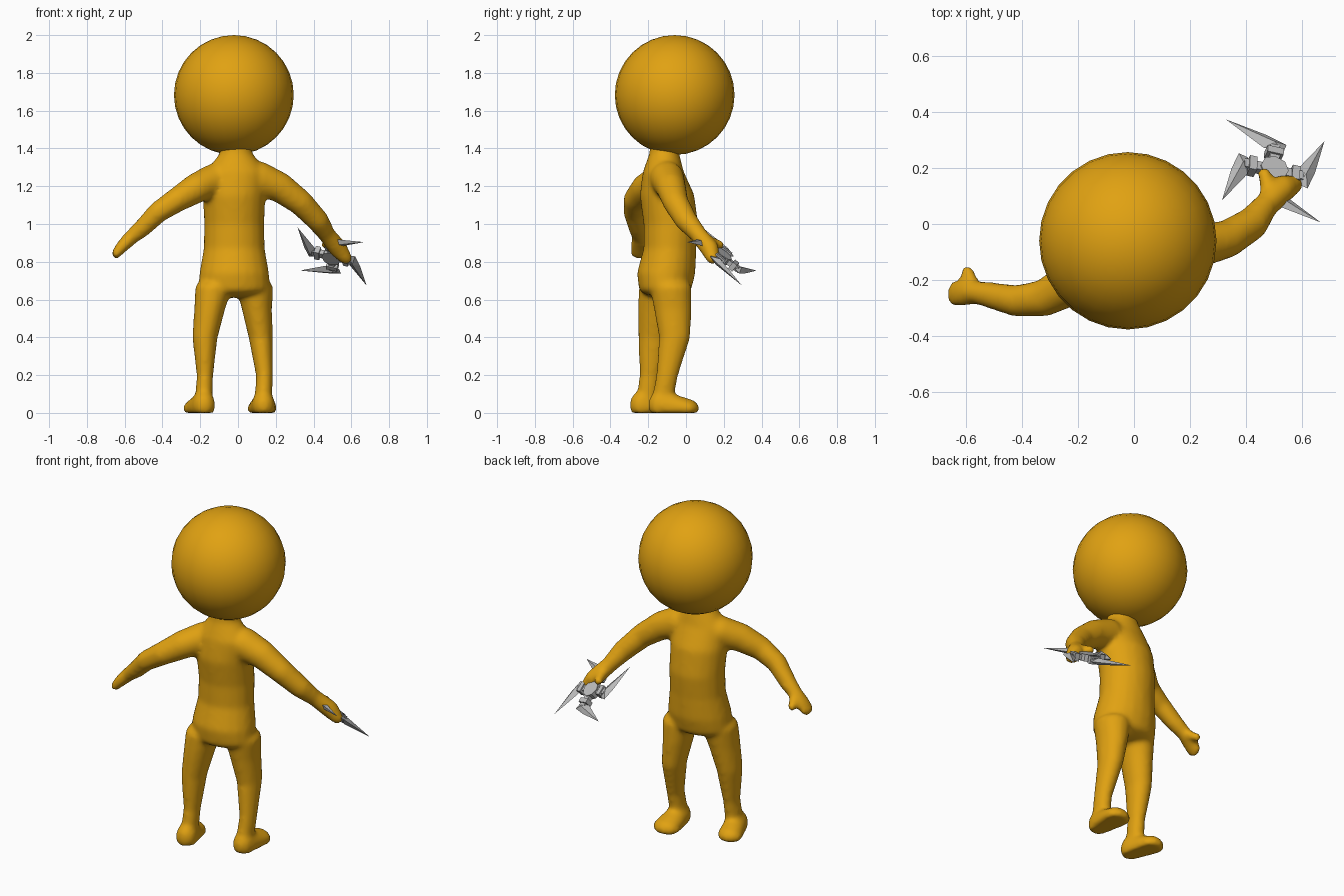
import bpy, bmesh, math
from mathutils import Matrix, Vector

if "Cube" in bpy.data.objects:
    bpy.data.objects.remove(bpy.data.objects["Cube"], do_unlink=True)


def material(name, rgb):
    m = bpy.data.materials.new(name)
    m.use_nodes = True
    m.diffuse_color = (*rgb, 1)
    m.node_tree.nodes["Principled BSDF"].inputs["Base Color"].default_value = (*rgb, 1)
    return m


AMBER = material("amber skin", (0.75, 0.36, 0.006))
STEEL = material("grey steel", (0.5, 0.5, 0.5))


def make_object(name, bm, mat, matrix=Matrix()):
    bmesh.ops.recalc_face_normals(bm, faces=bm.faces[:])
    me = bpy.data.meshes.new(name)
    bm.to_mesh(me)
    bm.free()
    me.materials.append(mat)
    ob = bpy.data.objects.new(name, me)
    ob.matrix_world = matrix
    bpy.context.collection.objects.link(ob)
    return ob


def chain(bm, *balls):
    """Join successive ellipsoids (x, y, z, radius or rx, ry, rz) with convex hulls."""
    for pair in zip(balls, balls[1:]):
        part = bmesh.new()
        for x, y, z, *r in pair:
            size = Vector(r if len(r) == 3 else r * 3)
            bmesh.ops.create_icosphere(
                part, subdivisions=3, radius=1,
                matrix=Matrix.Translation((x, y, z)) @ Matrix.Diagonal(size).to_4x4())
        for v in part.verts:
            v.co.z = max(v.co.z, 0)      # flat soles
        hull = bmesh.ops.convex_hull(part, input=part.verts[:])
        spare = {g for g in hull["geom_interior"] + hull["geom_unused"]
                 if isinstance(g, bmesh.types.BMVert)}
        bmesh.ops.delete(part, geom=list(spare), context="VERTS")
        tmp = bpy.data.meshes.new("tmp")
        part.to_mesh(tmp)
        part.free()
        bm.from_mesh(tmp)
        bpy.data.meshes.remove(tmp)


# Body: torso, limbs, hands and feet fused into one smooth skin
bm = bmesh.new()
chain(bm, (-.01, -.115, 1.43, .08, .075, .05), (-.01, -.115, 1.37, .088, .08, .03),
      (-.01, -.12, 1.27, .16, .11, .05), (-.02, -.10, 1.15, .165, .145, .06),
      (-.02, -.08, 1.0, .16, .145, .06), (-.02, -.085, .87, .162, .14, .05),
      (-.02, -.105, .74, .185, .155, .06), (-.02, -.11, .66, .19, .14, .05))
# left arm and gripping hand
chain(bm, (.11, -.10, 1.24, .092), (.22, -.08, 1.195, .08), (.33, -.055, 1.115, .068),
      (.42, .0, 1.02, .06), (.47, .065, .945, .046), (.53, .125, .87, .05),
      (.57, .14, .82, .035))
chain(bm, (.49, .10, .91, .035), (.465, .18, .89, .025))
# right arm and open hand
chain(bm, (-.13, -.14, 1.23, .088), (-.22, -.21, 1.19, .08), (-.32, -.265, 1.13, .066),
      (-.42, -.275, 1.065, .057), (-.51, -.255, .975, .048), (-.565, -.245, .93, .04),
      (-.61, -.245, .885, .034, .05, .035), (-.645, -.25, .845, .022, .047, .03))
chain(bm, (-.575, -.23, .915, .03), (-.595, -.17, .88, .024))
# left leg and foot
chain(bm, (.09, -.08, .66, .097, .11, .05), (.10, -.07, .55, .08, .1, .04),
      (.12, -.06, .40, .064, .083, .04), (.14, -.10, .20, .045, .058, .04),
      (.135, -.12, .09, .046, .058, .04))
chain(bm, (.135, -.135, .04, .06, .066, .08), (.128, .005, .02, .08, .066, .055))
# right leg and foot
chain(bm, (-.13, -.14, .66, .097, .11, .05), (-.15, -.155, .55, .082, .1, .04),
      (-.175, -.17, .40, .067, .083, .04), (-.175, -.19, .20, .044, .056, .04),
      (-.18, -.205, .09, .046, .056, .04))
chain(bm, (-.18, -.235, .04, .06, .064, .08), (-.22, -.11, .02, .072, .064, .055))
body = make_object("body", bm, AMBER)
remesh = body.modifiers.new("fuse", "REMESH")
remesh.mode = "VOXEL"
remesh.voxel_size = 0.013
remesh.use_smooth_shade = True
smooth = body.modifiers.new("soften", "SMOOTH")
smooth.factor = 0.5
smooth.iterations = 10
bpy.context.view_layer.objects.active = body
for mod in ("fuse", "soften"):
    bpy.ops.object.modifier_apply(modifier=mod)

# Head: plain ball
bm = bmesh.new()
bmesh.ops.create_uvsphere(bm, u_segments=28, v_segments=16, radius=.317)
for f in bm.faces:
    f.smooth = True
make_object("head", bm, AMBER, Matrix.Translation((-.022, -.06, 1.683)))

# Throwing star: hub, four collared spokes and four hooked blades
u = Vector((-.35, .38, -.155)).normalized()
v = Vector((.30, .26, -.32))
v = (v - u * v.dot(u)).normalized()
ex, ey = (u + v).normalized(), (u - v).normalized()
star = Matrix((ex, ey, ex.cross(ey))).transposed().to_4x4()
star.translation = (.4975, .19, .829)

bm = bmesh.new()
bmesh.ops.create_cone(bm, cap_ends=True, segments=8, radius1=.052, radius2=.052, depth=.04)
make_object("star_hub", bm, STEEL, star)


def box(bm, x, size):
    bmesh.ops.create_cube(bm, size=1, matrix=Matrix.Translation((x, 0, 0))
                          @ Matrix.Diagonal(size).to_4x4())


OUTLINE = [(.095, .04), (.185, .185), (.155, .03), (.13, -.045), (.095, -.035)]
for k in range(4):
    turn = star @ Matrix.Rotation(k * math.pi / 2, 4, "Z")
    bm = bmesh.new()
    box(bm, .075, Vector((.07, .036, .028)))
    box(bm, .08, Vector((.028, .06, .044)))
    make_object(f"star_spoke_{k + 1}", bm, STEEL, turn)
    bm = bmesh.new()
    rim = [bm.verts.new((x, y, 0)) for x, y in OUTLINE]
    for z in (.02, -.02):
        peak = bm.verts.new((.118, .005, z))
        for a, b in zip(rim, rim[1:] + rim[:1]):
            bm.faces.new((a, b, peak))
    make_object(f"star_blade_{k + 1}", bm, STEEL, turn)
